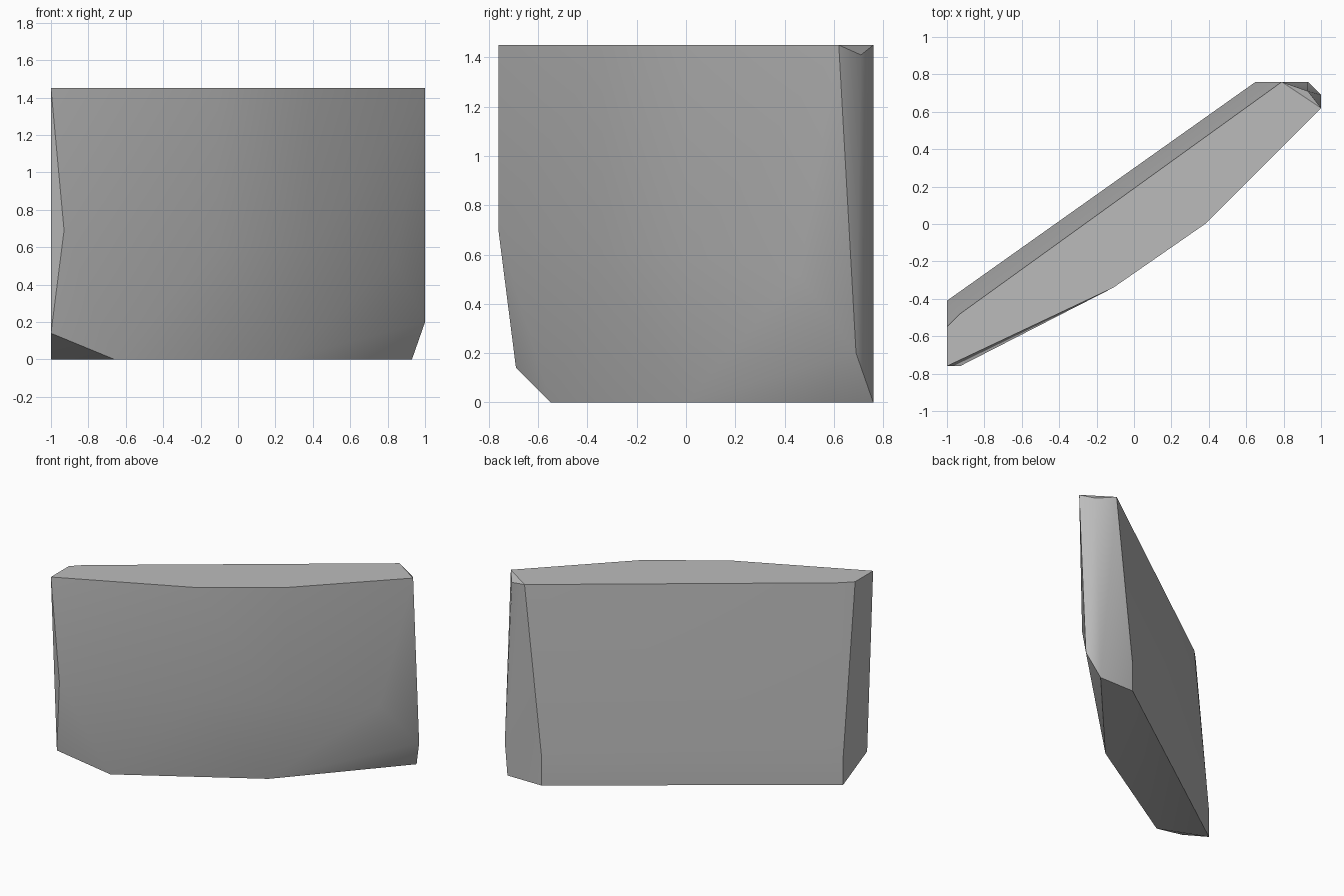
import bpy
import bmesh
from math import radians

cube = bpy.data.objects.get("Cube")
if cube:
    bpy.data.objects.remove(cube, do_unlink=True)

stone = bpy.data.materials.new("grey_stone")
stone.use_nodes = True
colour = (0.5, 0.5, 0.5, 1)
stone.diffuse_color = colour
stone.node_tree.nodes["Principled BSDF"].inputs["Base Color"].default_value = colour

HEIGHT = 1.45
# Flat top outline, front edge then back edge
top = [(-1, -.76), (-.11, -.34), (.38, 0), (1, .62), (.79, .76), (-.93, -.48), (-1, -.55)]
# Flat base outline
base = [(-.66, -.55), (.25, 0), (.93, .76), (.65, .76), (-1, -.41)]
# Chipped corners, back shoulders and the gentle front bulge
chips = [(-.93, -.76, .69), (-1, -.69, .14), (1, .69, .2), (.93, .71, 1.41),
         (.65, .76, .21), (-1, -.41, .21),
         (.84, .46, .52), (.38, 0, .6), (-.11, -.34, .6)]

# Shard wrapped tightly round its corners
bm = bmesh.new()
for co in [(x, y, HEIGHT) for x, y in top] + [(x, y, 0) for x, y in base] + chips:
    bm.verts.new(co)
hull = bmesh.ops.convex_hull(bm, input=bm.verts[:])
loose = [v for v in bm.verts if not v.link_faces]
bmesh.ops.delete(bm, geom=loose, context='VERTS')
bmesh.ops.dissolve_limit(bm, angle_limit=radians(1), verts=bm.verts[:], edges=bm.edges[:])
bmesh.ops.recalc_face_normals(bm, faces=bm.faces[:])

mesh = bpy.data.meshes.new("stone_shard")
bm.to_mesh(mesh)
bm.free()
mesh.materials.append(stone)
shard = bpy.data.objects.new("stone_shard", mesh)
bpy.context.collection.objects.link(shard)

# Soft front, crisp broken edges
bpy.ops.object.select_all(action='DESELECT')
shard.select_set(True)
bpy.context.view_layer.objects.active = shard
bpy.ops.object.shade_smooth_by_angle(angle=radians(30))
